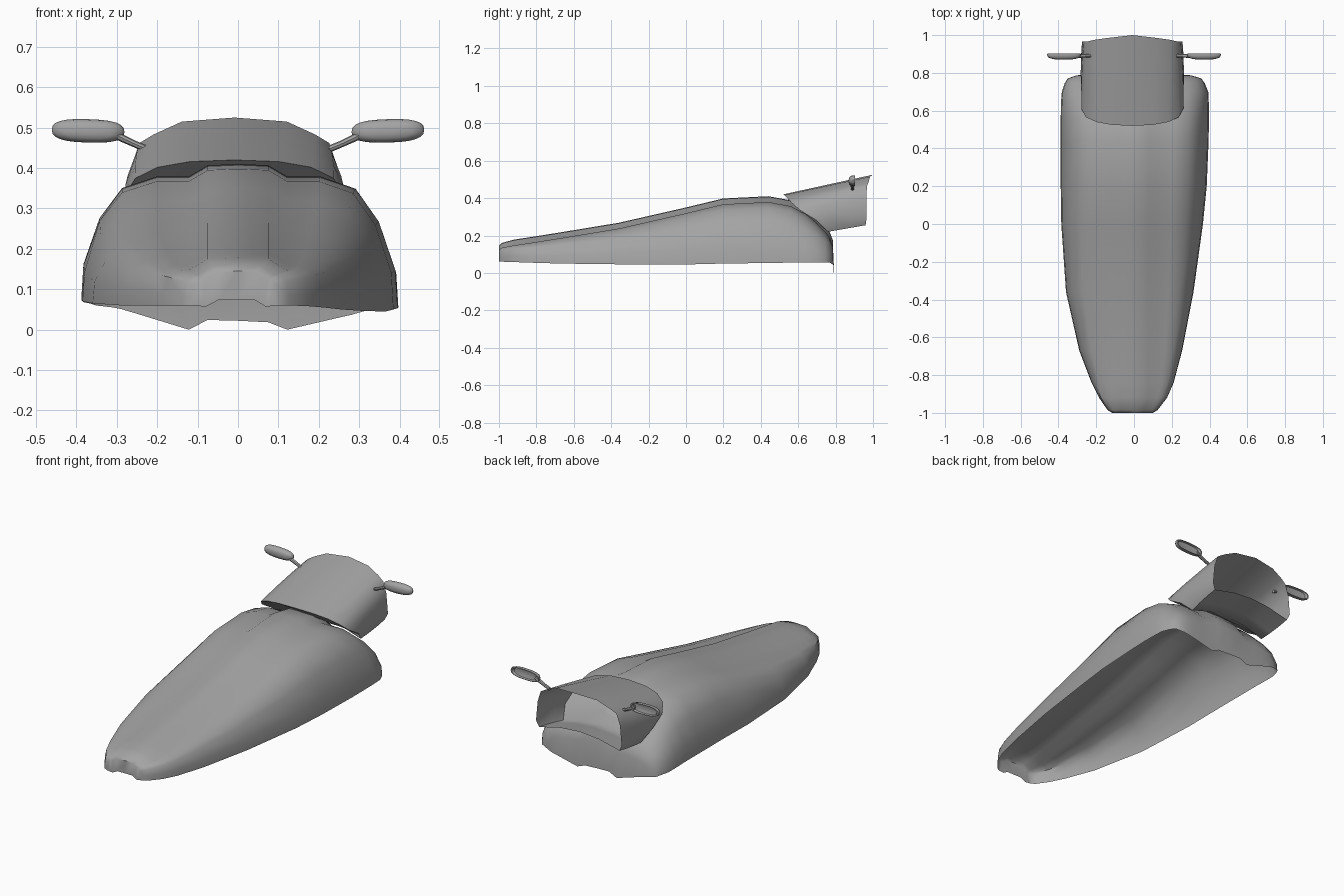
import bpy, bmesh, math
from mathutils import Vector

if "Cube" in bpy.data.objects:
    bpy.data.objects.remove(bpy.data.objects["Cube"])

GREY = bpy.data.materials.new("dark_grey")
GREY.diffuse_color = (.37, .37, .37, 1)
GREY.use_nodes = True
GREY.node_tree.nodes["Principled BSDF"].inputs["Base Color"].default_value = GREY.diffuse_color


def finish(name, bm, angle=40):
    bmesh.ops.recalc_face_normals(bm, faces=bm.faces)
    me = bpy.data.meshes.new(name)
    bm.to_mesh(me)
    bm.free()
    me.materials.append(GREY)
    ob = bpy.data.objects.new(name, me)
    bpy.context.collection.objects.link(ob)
    bpy.ops.object.select_all(action='DESELECT')
    ob.select_set(True)
    bpy.context.view_layer.objects.active = ob
    bpy.ops.object.shade_smooth_by_angle(angle=math.radians(angle))
    return ob


def loft(name, rings, closed=False, cap_first=False, cap_last=False, angle=40):
    bm = bmesh.new()
    rows = [[bm.verts.new(p) for p in r] for r in rings]
    n = len(rows[0])
    for a, b in zip(rows, rows[1:]):
        for i in range(n if closed else n - 1):
            j = (i + 1) % n
            bm.faces.new((a[i], a[j], b[j], b[i]))
    if cap_first:
        bm.faces.new(rows[0])
    if cap_last:
        bm.faces.new(rows[-1])
    return finish(name, bm, angle)


# Body shell: open underneath, central rib with a groove on each side
FRONT = [1, 1, -.2, -.2, -.1, 0, 0, 0]
REAR = [.5, .52, 1, .7, .38, .17, .03, 0]
OUT = [.3, .62, .83, .98, 1]


def half_section(y, w, top, rim, fr=None):
    h = top - rim
    k = min(1, w / .17)
    g = .031 * min(1, h / .12)      # groove depth
    xs = [0, .075 * k, .122 * k] + [.122 * k + (w - .122 * k) * f for f in OUT]
    if fr:
        zs = [rim + h * f for f in fr]
    else:
        zs = [top - d for d in (0, .1 * g, g, g, g + .085 * h, .4 * h, .74 * h, h)]
    return [Vector((x, y, z)) for x, z in zip(xs, zs)]


# y, left width, right width, top z, left rim z, right rim z
stations = [
    (-1.0, .11, .095, .073, .06, .06),
    (-1.0, .115, .10, .145, .06, .06),
    (-.985, .14, .125, .16, .06, .06),
    (-.92, .185, .175, .178, .06, .058),
    (-.84, .225, .21, .19, .06, .055),
    (-.67, .29, .255, .217, .06, .05),
    (-.36, .36, .315, .268, .065, .046),
    (0, .385, .365, .35, .07, .045),
    (.2, .388, .385, .398, .075, .05),
    (.44, .388, .395, .41, .075, .053),
    (.56, .388, .397, .388, .075, .055),
    (.64, .387, .396, .345, .072, .055),
    (.70, .382, .393, .295, .068, .055),
    (.745, .367, .375, .25, .065, .055),
    (.77, .352, .357, .215, .06, .055),
    (.785, .31, .31, .175, .055, .045),
    (.79, .285, .285, 0, .05, .038),
]
rings = []
for i, (y, wl, wr, t, bl, br) in enumerate(stations):
    fr = FRONT if i == 0 else REAR if i == len(stations) - 1 else None
    left = [Vector((-p.x, p.y, p.z)) for p in half_section(y, wl, t, bl, fr)]
    right = half_section(y, wr, t, br, fr)
    right[0].z = left[0].z = (left[0].z + right[0].z) / 2
    rings.append(left[:0:-1] + right)
loft("body_shell", rings)

# Cowl: bucket-like hood, closed at the front and open at the back
front = [(0, .52, .42), (.11, .525, .416), (.19, .54, .402), (.245, .565, .375),
         (.270, .61, .335), (.270, .70, .28), (.24, .76, .22), (.12, .77, .25), (0, .77, .26)]
back = [(0, 1.0, .525), (.13, .985, .515), (.2, .975, .483), (.235, .967, .462),
        (.256, .965, .40), (.266, .965, .29), (.25, .96, .255), (.12, .96, .285), (0, .96, .295)]


def mirrored(half):
    return half + [Vector((-p.x, p.y, p.z)) for p in half[-2:0:-1]]


rings = []
for t in (0, .35, .7, .92, 1):
    half = []
    for f, b in zip(front, back):
        p = Vector(f).lerp(Vector(b), t)
        p.x *= 1 + .02 * math.sin(math.pi * t)
        half.append(p)
    rings.append([p + Vector((-.009, 0, 0)) for p in mirrored(half)])
loft("cowl", rings, closed=True, cap_first=True, angle=50)

# Mirrors: rounded housing with a recessed face, on a thin stem
# scale, y offset of each ring
housing = [(.25, -.02), (.65, -.017), (.92, -.008), (1, .004), (.97, .013),
           (.88, .013), (.8, .002), (.4, -.002)]
for side, s in (("left", -1), ("right", 1)):
    rings = []
    for k, dy in housing:
        ring = []
        for i in range(24):
            a = 2 * math.pi * i / 24
            c, d = math.cos(a), math.sin(a)
            x = math.copysign(abs(c) ** .75, c) * .09 * k
            z = math.copysign(abs(d) ** .75, d) * .029 * k
            ring.append(Vector((s * (.371 + x), .89 + dy, .492 + z + x * .03)))
        rings.append(ring)
    loft(side + "_mirror", rings, closed=True, cap_first=True, cap_last=True)

    path = [(.225, .447, .009), (.25, .457, .009), (.28, .471, .01), (.31, .486, .012)]
    rings = [[Vector((s * x, .89 + r * math.cos(i * math.pi / 4),
                      z + r * math.sin(i * math.pi / 4))) for i in range(8)]
             for x, z, r in path]
    loft(side + "_mirror_stem", rings, closed=True, cap_first=True, cap_last=True)
